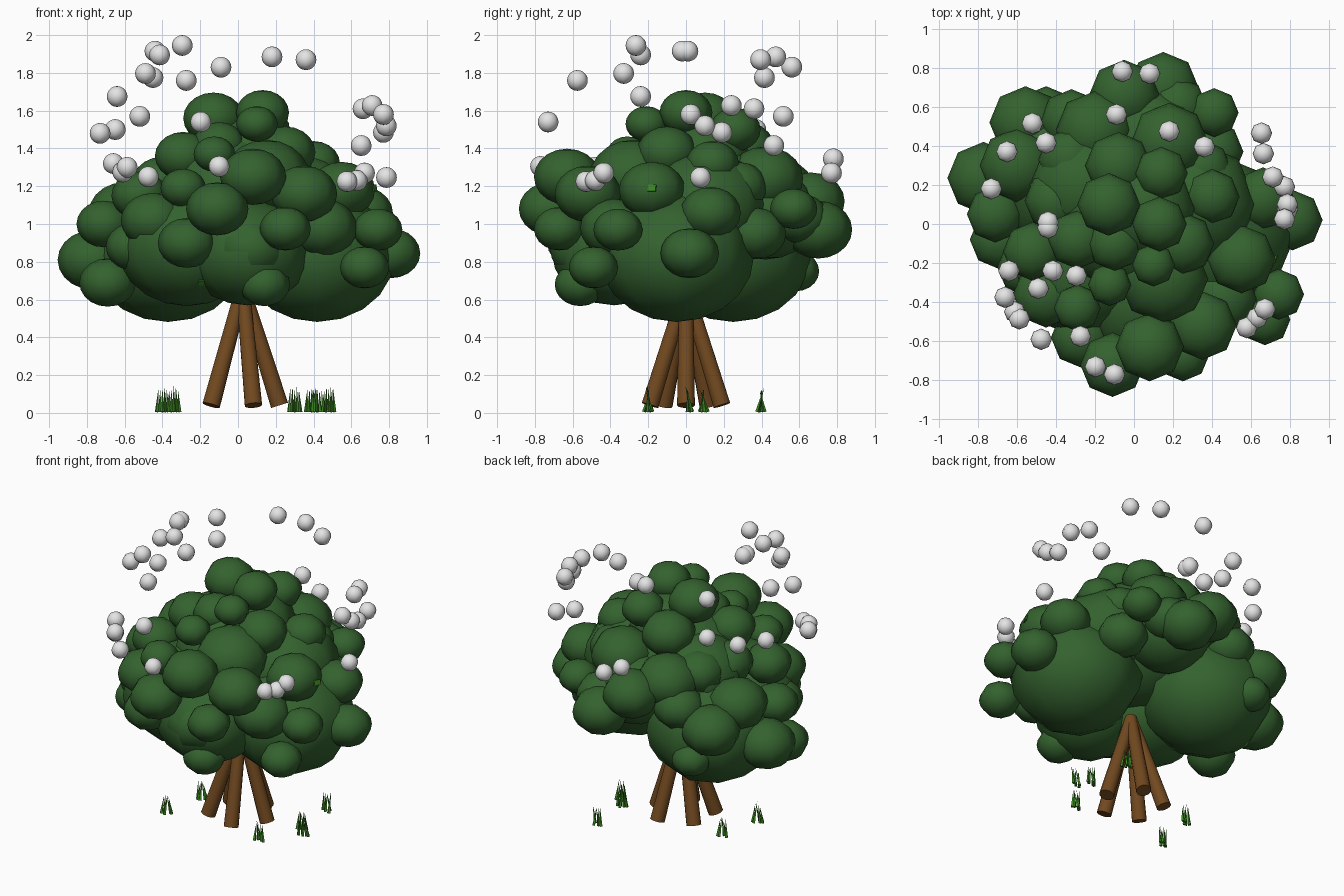
import bpy, bmesh, math, random
from mathutils import Vector, Matrix

random.seed(4)


def material(name, rgb):
    m = bpy.data.materials.new(name)
    m.diffuse_color = (*rgb, 1)
    return m


LEAF = material("leaf_green", (0.034, 0.122, 0.028))
BARK = material("bark_brown", (0.165, 0.066, 0.014))
WHITE = material("berry_white", (0.78, 0.78, 0.78))
GRASS = material("grass_green", (0.045, 0.25, 0.015))


def finish(name, bm, mat, smooth=True):
    me = bpy.data.meshes.new(name)
    bm.to_mesh(me)
    bm.free()
    for p in me.polygons:
        p.use_smooth = smooth
    me.materials.append(mat)
    ob = bpy.data.objects.new(name, me)
    bpy.context.collection.objects.link(ob)
    return ob


def add_ball(bm, x, y, z, r, squash=1.0):
    m = Matrix.Translation((x, y, z)) @ Matrix.Diagonal((r, r, r * squash, 1))
    bmesh.ops.create_uvsphere(bm, u_segments=8, v_segments=10, radius=1, matrix=m)


def add_rod(bm, a, b, r1, r2, sides):
    a, b = Vector(a), Vector(b)
    d = b - a
    m = Matrix.Translation((a + b) / 2) @ d.to_track_quat('Z', 'Y').to_matrix().to_4x4()
    bmesh.ops.create_cone(bm, cap_ends=True, segments=sides, radius1=r1, radius2=r2,
                          depth=d.length, matrix=m)


# Large inner clumps of the canopy: x, y, z, radius
core = [
    (.42, -.05, .83, .41), (-.37, .25, .83, .41), (.05, -.38, .85, .33),
    (.08, .42, 1.05, .28), (-.27, -.22, .88, .37), (0, .05, 1.12, .43),
    (.05, .08, 1.33, .27), (.3, .1, 1.1, .33), (.15, -.28, 1.25, .23),
    (-.25, .2, 1.15, .29),
]
# Outer leaf puffs: x, y, z, radius
puffs = [
    (-.555, .52, .95, .185), (-.32, .53, 1.05, .16), (-.6, .3, 1.06, .19),
    (-.77, .235, .81, .185), (-.71, .05, 1.0, .145), (-.69, -.08, .69, .15),
    (-.05, .66, 1.12, .18), (.15, .7, .97, .18), (.41, .57, 1.08, .125),
    (.22, .6, 1.03, .155), (-.2, .48, 1.18, .2), (.18, .42, 1.24, .2),
    (-.13, .1, 1.56, .16), (.13, 0, 1.59, .14), (.14, .26, 1.5, .135),
    (-.08, .3, 1.4, .17), (.1, -.21, 1.53, .11), (-.29, -.08, 1.36, .15),
    (-.125, -.31, 1.37, .11), (-.29, -.43, 1.19, .12), (.08, -.63, 1.25, .175),
    (-.11, -.72, 1.08, .165), (.25, -.67, .975, .135), (.35, -.52, 1.16, .175),
    (.67, -.49, .77, .13), (.74, -.36, .97, .13), (.81, .02, .845, .155),
    (.66, .13, 1.06, .16), (.55, -.18, 1.18, .175), (.4, .14, 1.32, .14),
    (-.45, .58, .75, .125), (-.27, -.58, .9, .155), (.14, -.56, .68, .135),
]
# Filler puffs between the others
fillers = [
    (-.45, -.36, 1.02, .17), (-.52, -.14, 1.15, .15), (.25, -.1, 1.38, .16),
    (.4, .37, .95, .16), (.07, -.52, .87, .2), (-.4, .12, 1.22, .16),
    (-.33, .33, 1.22, .16), (-.55, -.22, .88, .15), (.35, .28, 1.2, .15),
    (.45, -.38, .98, .18), (-.1, -.1, 1.42, .14),
]
bm = bmesh.new()
for x, y, z, r in core + puffs + fillers:
    add_ball(bm, x, y, z, r, 0.85)
foliage = finish("foliage", bm, LEAF)

# Small bright leaf patches lying on the canopy
bpy.context.view_layer.update()
for i, (start, way) in enumerate([((-.19, -2, .69), (0, 1, 0)), ((2, -.18, 1.19), (-1, 0, 0))]):
    hit, spot, normal, _ = foliage.ray_cast(start, way)
    if hit:
        bm = bmesh.new()
        m = Matrix.Translation(spot) @ normal.to_track_quat('Z', 'Y').to_matrix().to_4x4()
        bmesh.ops.create_cube(bm, size=1, matrix=m @ Matrix.Diagonal((.045, .035, .008, 1)))
        finish(f"leaf_patch_{i + 1}", bm, GRASS, False)

# White berries hovering in arcs around the canopy
berries = [
    (-.06, .78, 1.345), (.08, .77, 1.27), (-.09, .56, 1.83), (.18, .475, 1.885),
    (.36, .395, 1.87), (-.52, .515, 1.57), (-.45, .415, 1.775), (-.65, .37, 1.5),
    (-.73, .18, 1.48), (-.44, .01, 1.915), (-.44, -.02, 1.915), (-.415, -.24, 1.895),
    (-.295, -.265, 1.945), (-.49, -.33, 1.797), (-.64, -.24, 1.675),
    (-.66, -.375, 1.32), (-.61, -.45, 1.275), (-.587, -.485, 1.3),
    (-.475, -.59, 1.25), (-.274, -.575, 1.76), (-.197, -.73, 1.54),
    (-.1, -.77, 1.305), (.577, -.53, 1.225), (.63, -.48, 1.23), (.67, -.435, 1.27),
    (.652, .465, 1.415), (.662, .36, 1.61), (.71, .24, 1.627), (.77, .19, 1.485),
    (.785, .1, 1.52), (.77, .025, 1.58), (.786, .077, 1.246),
]
bm = bmesh.new()
for p in berries:
    add_ball(bm, *p, 0.055)
finish("berries", bm, WHITE)

# Five splayed stems meeting inside the canopy
for i in range(5):
    a = math.tau * i / 5
    bm = bmesh.new()
    add_rod(bm, (.02 + .2 * math.cos(a), .2 * math.sin(a), .04),
            (.025, 0, .66), .047, .037, 12)
    stem = finish(f"stem_{i + 1}", bm, BARK)
    bpy.context.view_layer.objects.active = stem
    stem.select_set(True)
    bpy.ops.object.shade_smooth_by_angle(angle=math.radians(40))
    stem.select_set(False)

# Grass tufts: rows of thin spikes around the stems
tufts = [(-.4, -.2), (-.34, .09), (.3, -.2), (.48, .01), (.39, .4), (.42, .09)]
for i, (x, y) in enumerate(tufts):
    bm = bmesh.new()
    for k in range(5):
        t = (k - 2) / 2
        dy = random.uniform(-.025, .025)
        add_rod(bm, (x + .03 * t, y + dy, .005),
                (x + .022 * t, y - dy * .6, random.uniform(.12, .145)), .011, 0, 4)
    finish(f"grass_tuft_{i + 1}", bm, GRASS, False)
